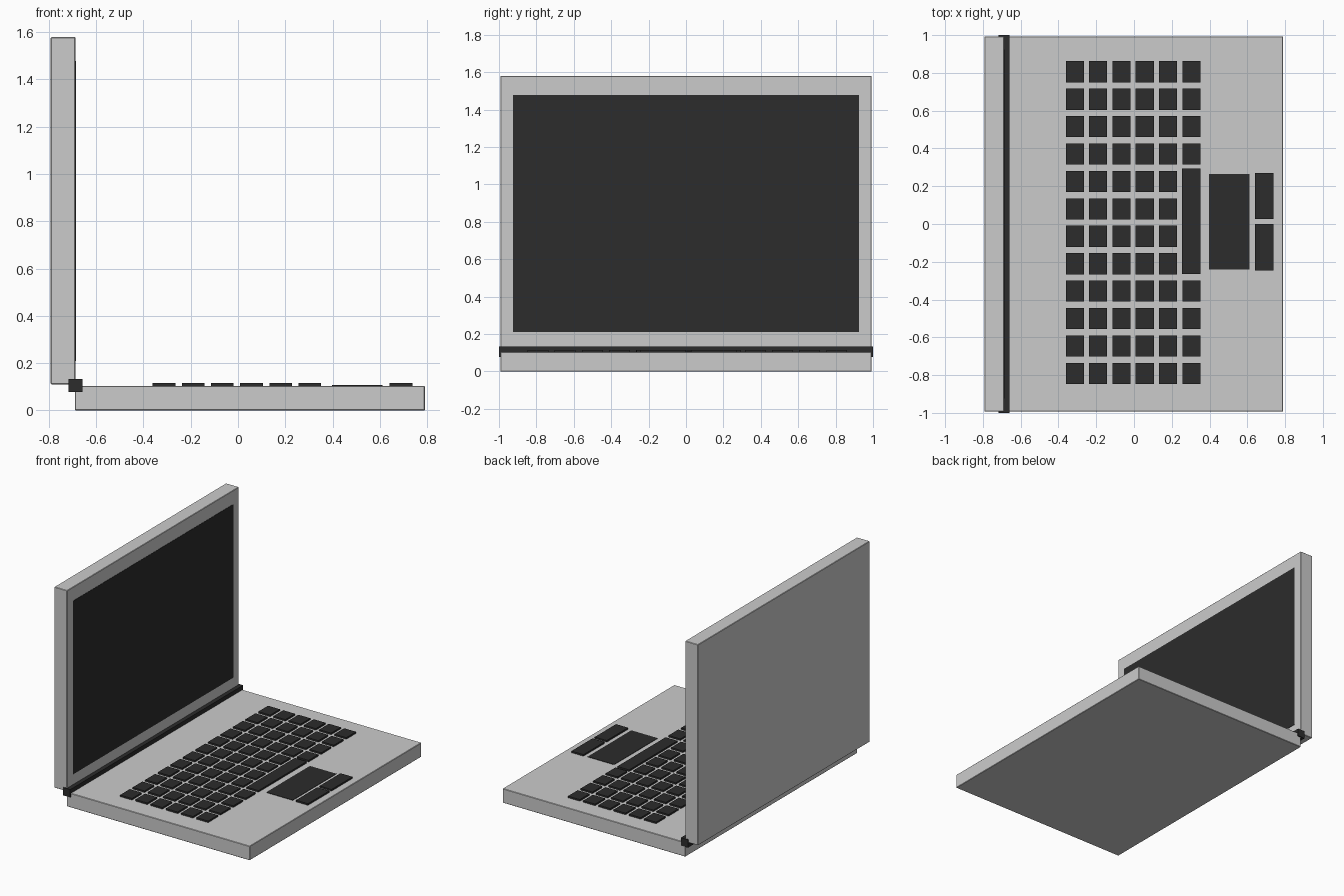
import bpy

if "Cube" in bpy.data.objects:
    bpy.data.objects.remove(bpy.data.objects["Cube"])

dark = bpy.data.materials.new("dark_plastic")
dark.diffuse_color = (0.025, 0.025, 0.025, 1)
dark.use_nodes = True
dark.node_tree.nodes["Principled BSDF"].inputs["Base Color"].default_value = dark.diffuse_color


def box(name, x, y, z, mat=None, bevel=0.0):
    """Box from (min, max) ranges on each axis."""
    bpy.ops.mesh.primitive_cube_add(size=1)
    ob = bpy.context.object
    ob.name = name
    for v in ob.data.vertices:
        v.co = [r[0] + (c + 0.5) * (r[1] - r[0]) for c, r in zip(v.co, (x, y, z))]
    if mat:
        ob.data.materials.append(mat)
    if bevel:
        m = ob.modifiers.new("edge", "BEVEL")
        m.width = bevel
        m.segments = 1
    return ob


# Main shells
box("base", (-0.69, 0.79), (-0.993, 0.993), (0, 0.104), bevel=0.003)
box("lid", (-0.792, -0.688), (-0.993, 0.993), (0.11, 1.579), bevel=0.003)
box("screen", (-0.70, -0.686), (-0.925, 0.925), (0.21, 1.478), dark)
box("hinge", (-0.717, -0.658), (-1, 1), (0.077, 0.134), dark)

# Keyboard: six rows of twelve keys, the last row interrupted by the space bar
KEY_Z = (0.098, 0.116)
for row in range(6):
    cx = -0.313 + row * 0.1233
    for col in range(12):
        if row == 5 and 4 <= col <= 7:
            continue
        cy = 0.806 - col * 0.1452
        box(f"key_{row}_{col}", (cx - 0.048, cx + 0.048),
            (cy - 0.056, cy + 0.056), KEY_Z, dark)
box("space_bar", (0.255, 0.351), (-0.265, 0.293), KEY_Z, dark)

# Trackpad and its two buttons
box("trackpad", (0.397, 0.611), (-0.24, 0.264), (0.098, 0.107), dark)
box("button_left", (0.641, 0.738), (0.027, 0.27), KEY_Z, dark)
box("button_right", (0.641, 0.738), (-0.245, 0.001), KEY_Z, dark)
